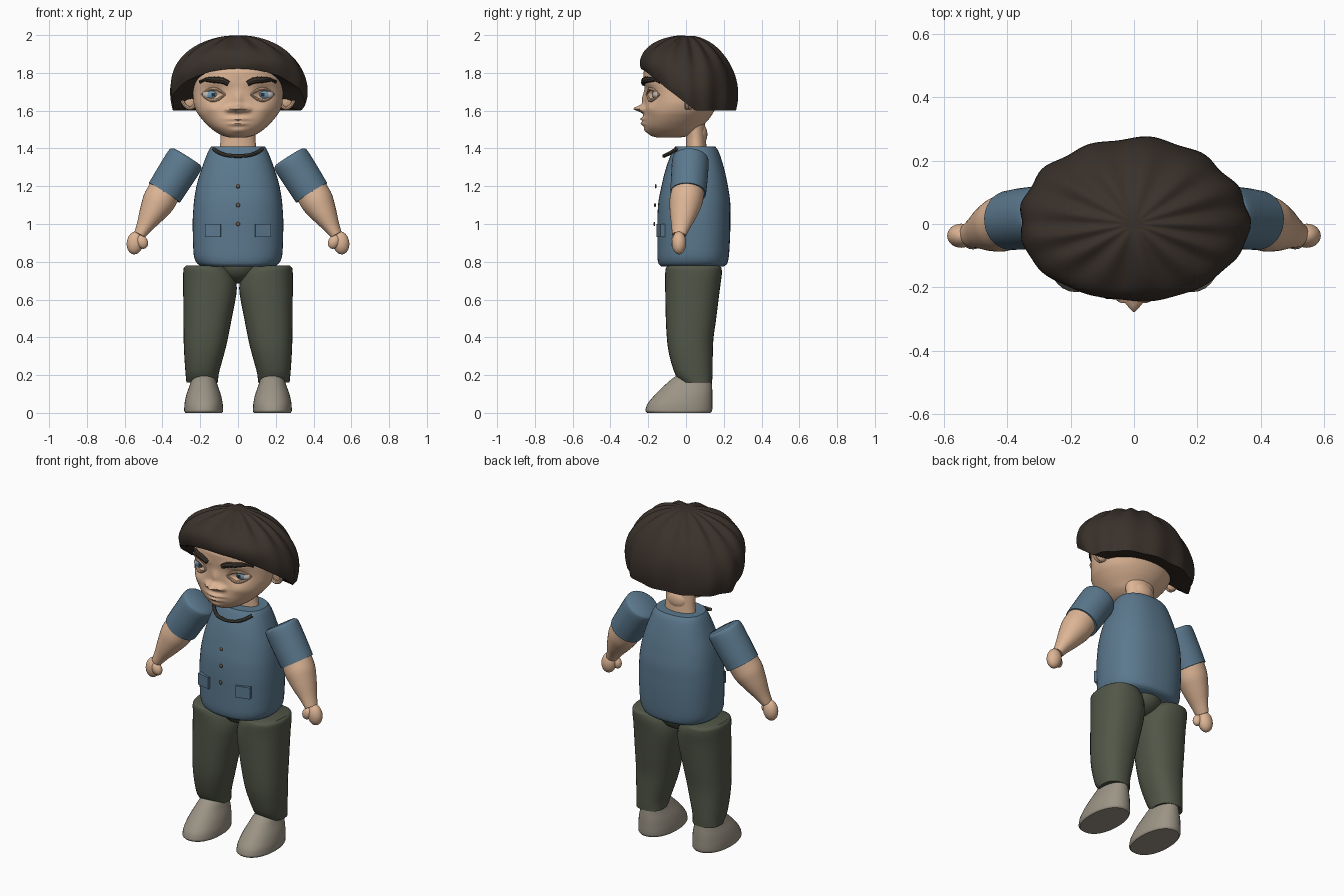
import bpy, bmesh, math
from mathutils import Matrix, Vector

cube = bpy.data.objects.get("Cube")
if cube:
    bpy.data.objects.remove(cube)


def material(name, r, g, b):
    m = bpy.data.materials.new(name)
    m.use_nodes = True
    m.diffuse_color = (r, g, b, 1)
    bsdf = next(n for n in m.node_tree.nodes if n.type == 'BSDF_PRINCIPLED')
    bsdf.inputs["Base Color"].default_value = (r, g, b, 1)
    bsdf.inputs["Roughness"].default_value = 0.8
    return m


SKIN = material("skin", .72, .46, .30)
SHIRT = material("shirt blue", .105, .19, .27)
TROUSERS = material("trouser olive", .085, .095, .065)
SHOE = material("shoe grey", .33, .295, .235)
HAIR = material("hair brown", .042, .031, .024)
TRIM = material("collar olive", .06, .055, .04)
BUTTON = material("button brown", .16, .10, .06)
WHITE = material("eye white", .55, .50, .46)
IRIS = material("iris blue", .16, .31, .43)
PUPIL = material("pupil dark", .02, .03, .04)


def smooth_rows(rows, steps):
    """Resample rows with a monotone cubic, so nothing overshoots."""
    cols = []
    for c in zip(*rows):
        d = [b - a for a, b in zip(c, c[1:])]
        m = [d[0]] + [2 * a * b / (a + b) if a * b > 0 else 0 for a, b in zip(d, d[1:])] + [d[-1]]
        out = []
        for i in range(len(d)):
            for k in range(steps):
                t = k / steps
                h = t * t * (3 - 2 * t)
                out.append(c[i] + h * d[i] + t * (1 - t) ** 2 * m[i] - t * t * (1 - t) * m[i + 1])
        cols.append(out + [c[-1]])
    return list(zip(*cols))


def skin_rings(rings):
    """Bridge closed rings of points and cap both ends."""
    bm = bmesh.new()
    loops = [[bm.verts.new(p) for p in ring] for ring in rings]
    n = len(loops[0])
    for a, b in zip(loops, loops[1:]):
        for i in range(n):
            j = (i + 1) % n
            bm.faces.new((a[i], a[j], b[j], b[i]))
    bm.faces.new(loops[0][::-1])
    bm.faces.new(loops[-1])
    return bm


def make(name, bm, mats, matrix=None, pair=False, angle=40, rule=None):
    """Turn a bmesh into one object, or a mirrored left and right pair."""
    if matrix:
        bm.transform(matrix)
    bmesh.ops.recalc_face_normals(bm, faces=bm.faces)
    if rule:
        for f in bm.faces:
            f.material_index = rule(f.calc_center_median())
    made = None
    for prefix in (("left_", "right_") if pair else ("",)):
        if prefix == "right_":
            bm.transform(Matrix.Scale(-1, 4, (1, 0, 0)))
            bmesh.ops.reverse_faces(bm, faces=bm.faces)
        mesh = bpy.data.meshes.new(prefix + name)
        bm.to_mesh(mesh)
        for m in mats:
            mesh.materials.append(m)
        made = bpy.data.objects.new(prefix + name, mesh)
        bpy.context.collection.objects.link(made)
        bpy.ops.object.select_all(action='DESELECT')
        made.select_set(True)
        bpy.context.view_layer.objects.active = made
        bpy.ops.object.shade_smooth_by_angle(angle=math.radians(angle))
    bm.free()
    return made


def loft(rows, steps=4, segs=32, power=2.0):
    """Rows are z, x centre, x radius, front y, back y."""
    rings = []
    for z, cx, rx, y0, y1 in smooth_rows(rows, steps):
        ring = []
        for i in range(segs):
            a = math.tau * i / segs
            c, s = math.cos(a), math.sin(a)
            ring.append((cx + rx * math.copysign(abs(c) ** (2 / power), c),
                         (y0 + y1) / 2 + (y1 - y0) / 2 * math.copysign(abs(s) ** (2 / power), s), z))
        rings.append(ring)
    return skin_rings(rings)


def tube(path, radius, segs=8):
    """Round tube along a path that runs mostly in x."""
    rings = []
    for i, p in enumerate(path):
        d = Vector(path[min(i + 1, len(path) - 1)]) - Vector(path[max(i - 1, 0)])
        u = d.cross(Vector((0, 1, 0))).normalized()
        v = d.cross(u).normalized()
        rings.append([Vector(p) + radius(i / (len(path) - 1)) * (u * math.cos(a) + v * math.sin(a))
                      for a in (math.tau * k / segs for k in range(segs))])
    return skin_rings(rings)


def ball(name, loc, size, mat, pair=False, rot=0, **kw):
    bm = bmesh.new()
    bmesh.ops.create_uvsphere(bm, u_segments=32, v_segments=20, radius=1)
    mx = Matrix.Translation(loc) @ Matrix.Rotation(rot, 4, 'Y') @ Matrix.Diagonal((*size, 1))
    return make(name, bm, mat if isinstance(mat, list) else [mat], mx, pair, **kw)


def along(start, end):
    """Matrix that puts local z on the line from start to end."""
    d = Vector(end) - Vector(start)
    return Matrix.Translation(start) @ d.to_track_quat('Z', 'Y').to_matrix().to_4x4()


# Torso, neck and pelvis
make("shirt_body", loft([(.775, 0, .19, -.13, .20), (.79, 0, .215, -.145, .218), (.84, 0, .235, -.152, .228),
                         (1.0, 0, .24, -.152, .235), (1.1, 0, .235, -.148, .235), (1.2, 0, .22, -.13, .222),
                         (1.3, 0, .19, -.105, .20), (1.39, 0, .155, -.07, .17), (1.41, 0, .142, -.058, .155)],
                        power=2.4, segs=48), [SHIRT])
make("neck", loft([(1.38, 0, .10, 0, .11), (1.46, 0, .092, .0, .105), (1.54, 0, .095, -.02, .10)]), [SKIN])
ball("nape", (0, .075, 1.475), (.066, .038, .058), SKIN)
ball("pelvis", (0, .045, .785), (.12, .13, .10), TROUSERS)

# Legs and shoes
make("trouser_leg", loft([(.16, .19, .083, -.02, .138), (.20, .19, .087, -.055, .14), (.36, .174, .113, -.098, .143),
                          (.50, .161, .128, -.107, .16), (.66, .148, .142, -.11, .18), (.74, .158, .132, -.11, .19),
                          (.77, .17, .115, -.105, .187), (.78, .17, .105, -.09, .17)], power=2.3),
     [TROUSERS], pair=True)
make("shoe", loft([(0, .182, .098, -.205, .13), (.012, .182, .103, -.215, .138), (.04, .182, .102, -.208, .14),
                   (.09, .182, .093, -.17, .14), (.14, .182, .076, -.12, .138), (.185, .182, .06, -.068, .132),
                   (.2, .182, .045, -.045, .115)], power=2.2), [SHOE], pair=True)

# Arms and hands
make("sleeve", loft([(0, 0, .08, -.085, .085), (.012, 0, .094, -.099, .099), (.05, 0, .098, -.102, .102),
                     (.15, 0, .097, -.1, .1), (.225, 0, .094, -.098, .098)]),
     [SHIRT], along((.27, .025, 1.355), (.39, .012, 1.165)), True)
make("forearm", loft([(0, 0, .086, -.088, .088), (.06, 0, .088, -.088, .088), (.14, 0, .075, -.07, .07),
                      (.23, 0, .05, -.042, .042), (.28, 0, .038, -.03, .03)]),
     [SKIN], along((.385, .012, 1.18), (.525, -.038, .935)), True)
ball("hand", (.545, -.037, .90), (.044, .038, .061), SKIN, True, rot=-.15)
ball("thumb", (.508, -.055, .905), (.03, .025, .038), SKIN, True, rot=.5)

# Collar, buttons and pockets
half = [(.13, -.05, 1.398), (.10, -.08, 1.378), (.055, -.108, 1.364), (0, -.116, 1.36)]
collar = smooth_rows(half + [(-x, y, z) for x, y, z in half[-2::-1]], 4)
make("collar_band", tube(collar, lambda t: .010), [TRIM])
for i in range(3):
    ball("button_%d" % (i + 1), (0, -.168 + .004 * i, 1.0 + .1 * i), (.011, .005, .011), BUTTON)
box = bmesh.new()
bmesh.ops.create_cube(box, size=1)
make("pocket", box, [SHIRT], Matrix.Translation((.128, -.126, .965)) @ Matrix.Rotation(.25, 4, 'Z')
     @ Matrix.Diagonal((.085, .04, .07, 1)), True)

# Head with sculpted face: bumps are x, z, x spread, z spread, forward amount
head_bm = loft([(1.457, 0, .04, -.15, -.04), (1.467, 0, .08, -.185, .02), (1.49, 0, .122, -.207, .065),
                (1.52, 0, .158, -.222, .09), (1.56, 0, .195, -.226, .125), (1.60, 0, .222, -.222, .15),
                (1.65, 0, .236, -.217, .17), (1.70, 0, .238, -.217, .18), (1.75, 0, .235, -.222, .18),
                (1.80, 0, .22, -.225, .175), (1.86, 0, .18, -.18, .15), (1.92, 0, .10, -.10, .08),
                (1.94, 0, .03, -.03, .03)], steps=6, segs=112, power=2.1)
bumps = [(0, 1.61, .028, .017, .056), (.047, 1.606, .018, .013, .028), (0, 1.66, .018, .04, .016),
         (0, 1.556, .05, .009, .018), (0, 1.531, .045, .010, .017), (0, 1.495, .045, .015, .010),
         (.128, 1.685, .045, .026, -.022), (.12, 1.75, .06, .018, .010), (.14, 1.61, .045, .03, .010)]
for v in head_bm.verts:
    if v.co.y < -.02:
        fade = min(1, (-.02 - v.co.y) / .1)
        v.co.y -= fade * sum(h * math.exp(-((abs(v.co.x) - x) / sx) ** 2 - ((v.co.z - z) / sz) ** 2)
                             for x, z, sx, sz, h in bumps)
head = make("head", head_bm, [SKIN], angle=60)
bpy.context.view_layer.update()


def face_y(x, z):
    hit, point, _, _ = head.ray_cast(Vector((x, -1, z)), Vector((0, 1, 0)))
    return point.y if hit else -.15


# Eyes with lids, brows and ears
ex, ez = .13, 1.685
ey = face_y(ex, ez)


def eye_colour(p):
    r = math.hypot(p.x - ex, p.z - ez)
    return 0 if p.y > ey + .02 or r > .031 else (2 if r < .012 else 1)


ball("eye", (ex, ey + .014, ez), (.058, .026, .030), [WHITE, IRIS, PUPIL], True, rule=eye_colour)
for part, sign in (("upper_lid", 1), ("lower_lid", -1)):
    lid = []
    for k in range(13):
        t = k / 12
        x, z = ex - .062 + .124 * t, ez + sign * .031 * math.sin(math.pi * t)
        lid.append((x, face_y(x, z) - .003, z))
    make(part, tube(lid, lambda t: .004 + .005 * math.sin(math.pi * t)), [SKIN], pair=True)
brow = []
for k in range(15):
    t = k / 14
    x, z = .05 + .15 * t, 1.738 + .028 * math.sin(math.pi * min(1, t * .8 + .05)) + .003 * math.sin(9 * t)
    brow.append((x, face_y(x, z) - .003, z))
make("eyebrow", tube(brow, lambda t: .008 + .009 * math.sin(math.pi * min(1, t + .15)) ** .6
                     + .0015 * math.sin(t * 40)), [HAIR], pair=True)
ball("ear", (.258, .02, 1.665), (.045, .024, .062), SKIN, True, rot=.25)
rim = bmesh.new()
loop = [math.tau * k / 24 for k in range(25)]
rings = [[((.036 + .010 * math.cos(b)) * math.cos(a), .012 * math.sin(b),
           (.055 + .010 * math.cos(b)) * math.sin(a)) for b in loop[:24:3]] for a in loop]
rim.free()
make("ear_rim", skin_rings(rings), [SKIN], Matrix.Translation((.262, .005, 1.667))
     @ Matrix.Rotation(.25, 4, 'Y'), True)

# Hair: a lobed cap whose rim sweeps from the forehead down behind the ears
rings = []
for k in range(1, 27):
    t = min(k / 25, 1)
    ang = math.radians(105) * t
    ring = []
    for i in range(112):
        a = math.tau * i / 112
        c, s = math.cos(a), math.sin(a)
        ry = .272 if s > 0 else .243
        wave = .5 + .5 * math.cos(13 * a + .6 * math.sin(2 * a))
        lobes = 1 + .03 * (wave - .5) * t * (1.3 if s > 0 else .6) + .012 * math.sin(5 * a + 9 * t) * t
        r = math.sin(ang) * lobes
        low = 1.6 + max(0, (.05 - ry * s * .966) * .78)
        z = 2 - (2 - low) * (1 - math.cos(ang)) / (1 - math.cos(math.radians(105)))
        z -= .016 * (1 - wave) * math.sin(math.pi * min(1, t * 1.3)) ** 2 + .004 * math.exp(-(t / .06) ** 2)
        if k == 26:
            r, z = .55, low + .03
        ring.append((.362 * r * c, ry * r * s, z))
    rings.append(ring)
make("hair", skin_rings(rings), [HAIR], angle=50)
